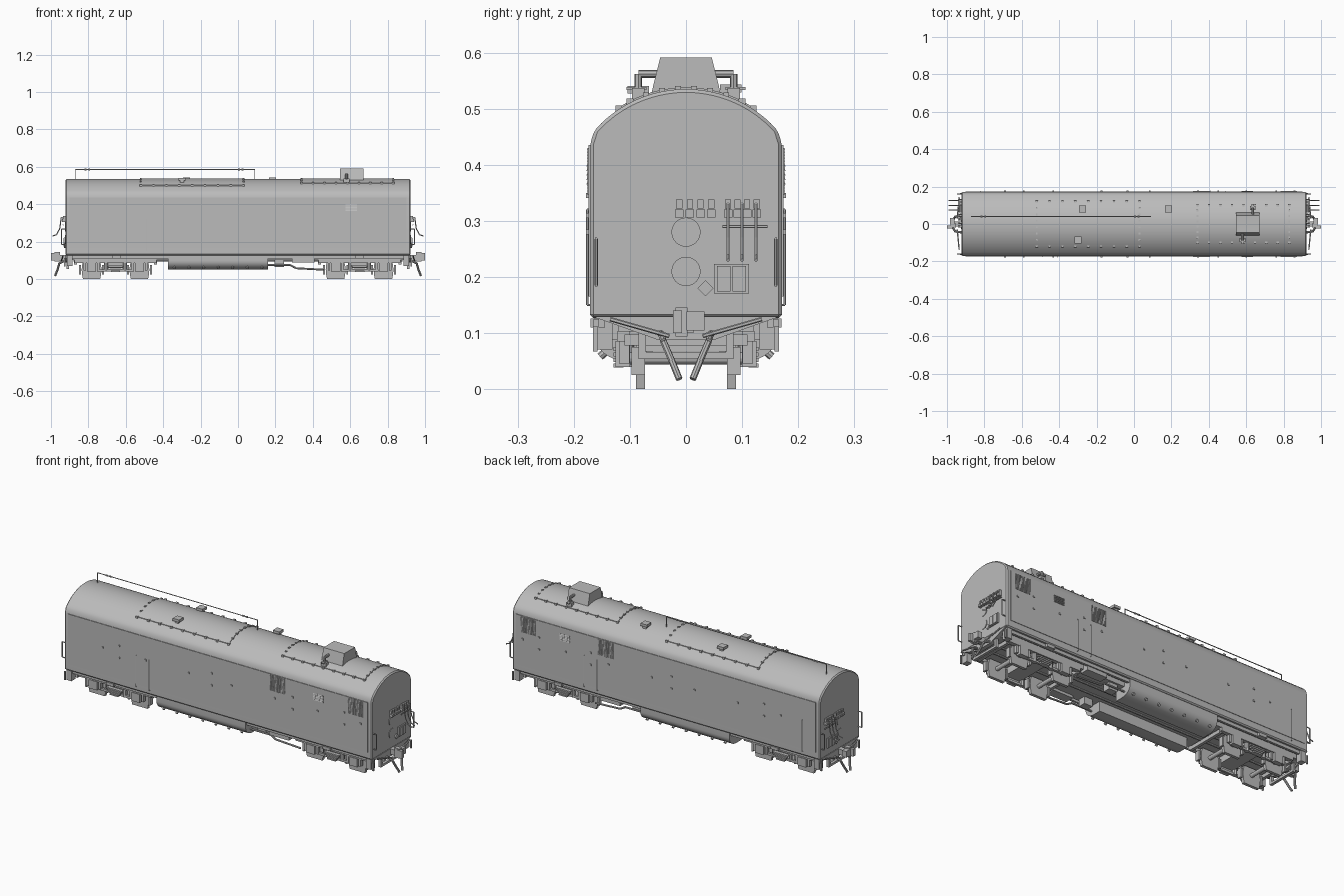
import bpy, bmesh, math
from mathutils import Vector, Matrix

cube = bpy.data.objects.get("Cube")
if cube:
    bpy.data.objects.remove(cube, do_unlink=True)

grey = bpy.data.materials.new("plain_grey")
grey.use_nodes = True
colour = (0.5, 0.5, 0.5, 1)
grey.diffuse_color = colour
grey.node_tree.nodes["Principled BSDF"].inputs["Base Color"].default_value = colour

R, TOP = 0.2185, 0.535          # roof radius and crown height
END, HALF, FLOOR = 0.923, 0.171, 0.127
SIDES = (-1, 1)


def finish(name, bm, smooth=False):
    bmesh.ops.recalc_face_normals(bm, faces=bm.faces)
    mesh = bpy.data.meshes.new(name)
    bm.to_mesh(mesh)
    bm.free()
    mesh.materials.append(grey)
    ob = bpy.data.objects.new(name, mesh)
    bpy.context.collection.objects.link(ob)
    if smooth:
        bpy.ops.object.select_all(action="DESELECT")
        ob.select_set(True)
        bpy.context.view_layer.objects.active = ob
        bpy.ops.object.shade_smooth_by_angle(angle=math.radians(30))
    return ob


def box(bm, centre, size, rot=None):
    m = Matrix.Translation(centre) @ (rot or Matrix()) @ Matrix.Diagonal((*size, 1))
    bmesh.ops.create_cube(bm, size=1, matrix=m)


def tube(bm, points, r, n=8):
    for a, b in zip(points, points[1:]):
        a, b = Vector(a), Vector(b)
        d = b - a
        m = Matrix.Translation((a + b) / 2) @ d.to_track_quat("Z", "Y").to_matrix().to_4x4()
        bmesh.ops.create_cone(bm, cap_ends=True, segments=n, radius1=r, radius2=r,
                              depth=d.length, matrix=m)


def prism(bm, outline, start, length, axis="x"):
    """Extrude a two-dimensional outline along x (outline is y,z) or y (outline is x,z)."""
    place = (lambda p: (start, *p)) if axis == "x" else (lambda p: (p[0], start, p[1]))
    face = bm.faces.new([bm.verts.new(place(p)) for p in outline])
    out = bmesh.ops.extrude_face_region(bm, geom=[face])
    move = (length, 0, 0) if axis == "x" else (0, length, 0)
    bmesh.ops.translate(bm, vec=move, verts=[v for v in out["geom"] if isinstance(v, bmesh.types.BMVert)])


def roof_z(y):
    return TOP - R + math.sqrt(R * R - y * y)


def arc(width, lift=0, n=20):
    return [(y, roof_z(y) + lift) for y in (width * (1 - 2 * i / n) for i in range(n + 1))]


# Body shell with arched roof
bm = bmesh.new()
prism(bm, [(-HALF, FLOOR), (HALF, FLOOR), (HALF, 0.437)] + arc(0.163) + [(-HALF, 0.437)], -END, 2 * END)
rim = [e for e in bm.edges if all(abs(abs(v.co.x) - END) < 1e-4 for v in e.verts)]
bmesh.ops.bevel(bm, geom=rim, offset=0.006, segments=1, affect="EDGES")
finish("body_shell", bm, True)

# Side letter boards, standing slightly proud
bm = bmesh.new()
for s in SIDES:
    box(bm, (0, s * HALF, 0.3), (1.8, 0.005, 0.27))
finish("side_panels", bm)

# Bolted roof hatches
bm = bmesh.new()
for x0, x1, w in ((-0.52, 0.03, 0.12), (0.34, 0.83, 0.1)):
    prism(bm, arc(w, 0.003) + arc(w, -0.004)[::-1], x0, x1 - x0)
    for i in range(9):
        x = x0 + (x1 - x0) * i / 8
        for s in SIDES:
            box(bm, (x, s * w, roof_z(w)), (0.012, 0.012, 0.014))
    for i in range(1, 7):
        y = w * (i / 3.5 - 1)
        for x in (x0, x1):
            box(bm, (x, y, roof_z(y)), (0.01, 0.01, 0.012))
finish("roof_hatches", bm, True)

# Roof vents
bm = bmesh.new()
for x, y in ((-0.275, 0.08), (0.185, 0.08), (-0.3, -0.085)):
    box(bm, (x, y, roof_z(y)), (0.022, 0.022, 0.03))
    box(bm, (x, y, roof_z(y) + 0.016), (0.038, 0.038, 0.014))
finish("roof_vents", bm)

# Exhaust housing and its bent side pipes
bm = bmesh.new()
prism(bm, [(-0.066, 0.51), (0.066, 0.51), (0.046, 0.591), (-0.046, 0.591)], 0.545, 0.125)
finish("roof_housing", bm)
bm = bmesh.new()
for s, x in ((-1, 0.58), (1, 0.635)):
    tube(bm, [(x, s * 0.085, 0.51), (x, s * 0.085, 0.562), (x, s * 0.045, 0.562)], 0.007)
    box(bm, (x, s * 0.085, 0.526), (0.03, 0.022, 0.022))
    box(bm, (x, s * 0.088, 0.536), (0.012, 0.036, 0.006))
finish("housing_pipes", bm)

# Aerial wire on posts
bm = bmesh.new()
tube(bm, [(-0.87, 0.04, 0.525), (-0.87, 0.04, 0.585), (0.09, 0.04, 0.585), (0.09, 0.04, 0.525)], 0.0025, 6)
for x in (-0.82, -0.8, 0.0, 0.02):
    tube(bm, [(x, 0.04, 0.585), (x + 0.01, 0.04, 0.585)], 0.005, 6)
finish("aerial_wire", bm)

# Side grilles with slanted mesh bars, and a small louvre between them
bm = bmesh.new()
for s in SIDES:
    y = s * 0.174
    for x in (0.36, 0.827):
        for k in range(16):
            box(bm, (x, y, 0.348 + k * 0.0053), (0.09, 0.004, 0.0025))
            box(bm, (x - 0.042 + k * 0.0056, y, 0.388), (0.0025, 0.003, 0.084))
    for k in range(5):
        box(bm, (0.605, y, 0.366 + k * 0.008), (0.06, 0.006, 0.004), Matrix.Rotation(s * 0.4, 4, "X"))
finish("side_grilles", bm)

# Side fastenings and door handrails
bm = bmesh.new()
dots = [(-0.69 + i * 0.258, 0.31) for i in range(7)]
dots += [(x, z) for x in (-0.59, -0.035, 0.45, 0.76) for z in (0.28, 0.345)]
for s in SIDES:
    for x, z in dots:
        box(bm, (x, s * 0.173, z), (0.009, 0.01, 0.009))
    for x in (-0.49 * -s, -0.41 * -s) + ((-0.82,) if s > 0 else ()):
        y = s * 0.176
        tube(bm, [(x, s * HALF, 0.15), (x, y, 0.15), (x, y, 0.32), (x, s * HALF, 0.32)], 0.002, 6)
finish("side_fittings", bm)

# Underframe and sill
bm = bmesh.new()
box(bm, (0, 0, 0.116), (1.8, 0.24, 0.026))
for s in SIDES:
    box(bm, (0, s * 0.15, 0.121), (1.84, 0.012, 0.022))
    for x in (-0.65, 0.65):
        box(bm, (x, s * 0.16, 0.118), (0.045, 0.02, 0.016))
finish("underframe", bm)

# Twin belly tanks, rounded outside and flat inside
bm = bmesh.new()
for s in SIDES:
    curve = [(0.105 + 0.058 * math.cos(a), 0.098 - 0.048 * math.sin(a))
             for a in (i * math.pi / 16 for i in range(9))]
    outline = [(0.163, 0.127)] + curve + [(0.06, 0.05), (0.06, 0.127)]
    prism(bm, [(s * y, z) for y, z in outline], -0.375, 0.535)
finish("belly_tanks", bm, True)
bm = bmesh.new()
for s in SIDES:
    for i in range(7):
        x = -0.34 + i * 0.078
        tube(bm, [(x, s * 0.14, 0.07), (x, s * 0.153, 0.058)], 0.007)
finish("tank_plugs", bm)

# Pipes and equipment boxes below the floor
bm = bmesh.new()
for s in SIDES:
    box(bm, (0.35, s * 0.125, 0.107), (0.12, 0.05, 0.036))
    box(bm, (0.22, s * 0.09, 0.09), (0.05, 0.04, 0.05))
    tube(bm, [(0.16, s * 0.12, 0.075), (0.28, s * 0.12, 0.075), (0.31, s * 0.12, 0.058),
              (0.46, s * 0.12, 0.05)], 0.005)
    tube(bm, [(-0.88, s * 0.03, 0.1), (0.88, s * 0.03, 0.1)], 0.006)
finish("underfloor_equipment", bm)

# Trucks: side frames, springs, axles and wheel plates
bm = bmesh.new()
for c in (-0.655, 0.65):
    box(bm, (c, 0, 0.085), (0.09, 0.22, 0.035))
    for end in SIDES:
        box(bm, (c + end * 0.215, 0, 0.088), (0.016, 0.22, 0.02))
        ax = c + end * 0.128
        tube(bm, [(ax, -0.115, 0.055), (ax, 0.115, 0.055)], 0.011, 12)
        for s in SIDES:
            half = [(0.046, 0), (0.051, 0.025), (0.053, 0.05), (0.051, 0.075), (0.044, 0.095)]
            outline = [(ax + x, z) for x, z in half] + [(ax - x, z) for x, z in half[::-1]]
            prism(bm, outline, s * 0.081 - 0.008, 0.016, "y")
            box(bm, (ax, s * 0.113, 0.063), (0.05, 0.026, 0.046))
            for k in SIDES:
                box(bm, (ax + k * 0.036, s * 0.11, 0.068), (0.012, 0.018, 0.045))
                box(bm, (ax + k * 0.062, s * 0.085, 0.05), (0.01, 0.024, 0.05))
            tube(bm, [(c + end * 0.05, s * 0.105, 0.085), (c + end * 0.05, s * 0.105, 0.04)], 0.012)
    for s in SIDES:
        box(bm, (c, s * 0.112, 0.094), (0.44, 0.022, 0.018))
        box(bm, (c, s * 0.108, 0.046), (0.2, 0.012, 0.012))
        for k in range(4):
            box(bm, (c, s * 0.12, 0.042 + k * 0.01), (0.05 + k * 0.014, 0.018, 0.007))
finish("trucks", bm)

for e, label in ((1, "left"), (-1, "right")):
    # End apron, round covers and sockets
    bm = bmesh.new()
    prism(bm, [(-0.168, 0.13), (-0.05, 0.088), (0.05, 0.088), (0.168, 0.13)], e * 0.9, e * END - e * 0.9)
    for z in (0.21, 0.28):
        tube(bm, [(e * 0.92, 0, z), (e * 0.926, 0, z)], 0.026, 24)
    for k in range(4):
        for y in (-0.012, 0.075):
            at = y + k * (0.019 if y < 0 else 0.017)
            box(bm, (e * 0.93, at, 0.313), (0.02, 0.015, 0.014))
            box(bm, (e * 0.928, at, 0.33), (0.014, 0.011, 0.016))
    for y in (0.067, 0.095):
        box(bm, (e * 0.928, y, 0.197), (0.012, 0.024, 0.046))
    box(bm, (e * 0.925, 0.081, 0.197), (0.01, 0.062, 0.052))
    box(bm, (e * 0.926, 0.035, 0.18), (0.008, 0.02, 0.02), Matrix.Rotation(math.pi / 4, 4, "X"))
    finish(label + "_end_fittings", bm)

    # Jumper cables, grab rails and hoses
    bm = bmesh.new()
    for y in (0.075, 0.1, 0.125):
        tube(bm, [(e * x, y, z) for x, z in ((0.92, 0.322), (0.945, 0.33), (0.953, 0.27),
                                             (0.97, 0.238), (0.992, 0.23))], 0.003, 6)
    tube(bm, [(e * 0.935, 0.065, 0.29), (e * 0.935, 0.145, 0.29)], 0.003, 6)
    for s in SIDES:
        tube(bm, [(e * x, s * 0.16, z) for x, z in ((0.92, 0.185), (0.943, 0.185),
                                                    (0.943, 0.268), (0.92, 0.268))], 0.003, 6)
        tube(bm, [(e * 0.92, s * 0.045, 0.1), (e * 0.955, s * 0.04, 0.085),
                  (e * 0.965, s * 0.025, 0.05), (e * 0.978, s * 0.012, 0.018)], 0.006)
        tube(bm, [(e * 0.935, s * 0.135, 0.125), (e * 0.945, s * 0.03, 0.095)], 0.004, 6)
    finish(label + "_end_rails_and_hoses", bm)

    # Coupler, pilot beam and corner steps
    bm = bmesh.new()
    box(bm, (e * 0.935, 0, 0.115), (0.07, 0.026, 0.03))
    box(bm, (e * 0.967, -0.008, 0.12), (0.03, 0.022, 0.052))
    box(bm, (e * 0.985, -0.015, 0.12), (0.03, 0.016, 0.04))
    box(bm, (e * 0.972, 0.017, 0.122), (0.026, 0.032, 0.034))
    box(bm, (e * 0.91, 0, 0.06), (0.015, 0.17, 0.012))
    for s in SIDES:
        box(bm, (e * 0.91, s * 0.078, 0.085), (0.014, 0.014, 0.06))
        box(bm, (e * 0.9, s * 0.148, 0.098), (0.03, 0.034, 0.055))
        box(bm, (e * 0.925, s * 0.162, 0.09), (0.008, 0.008, 0.045))
    finish(label + "_end_coupler", bm)
